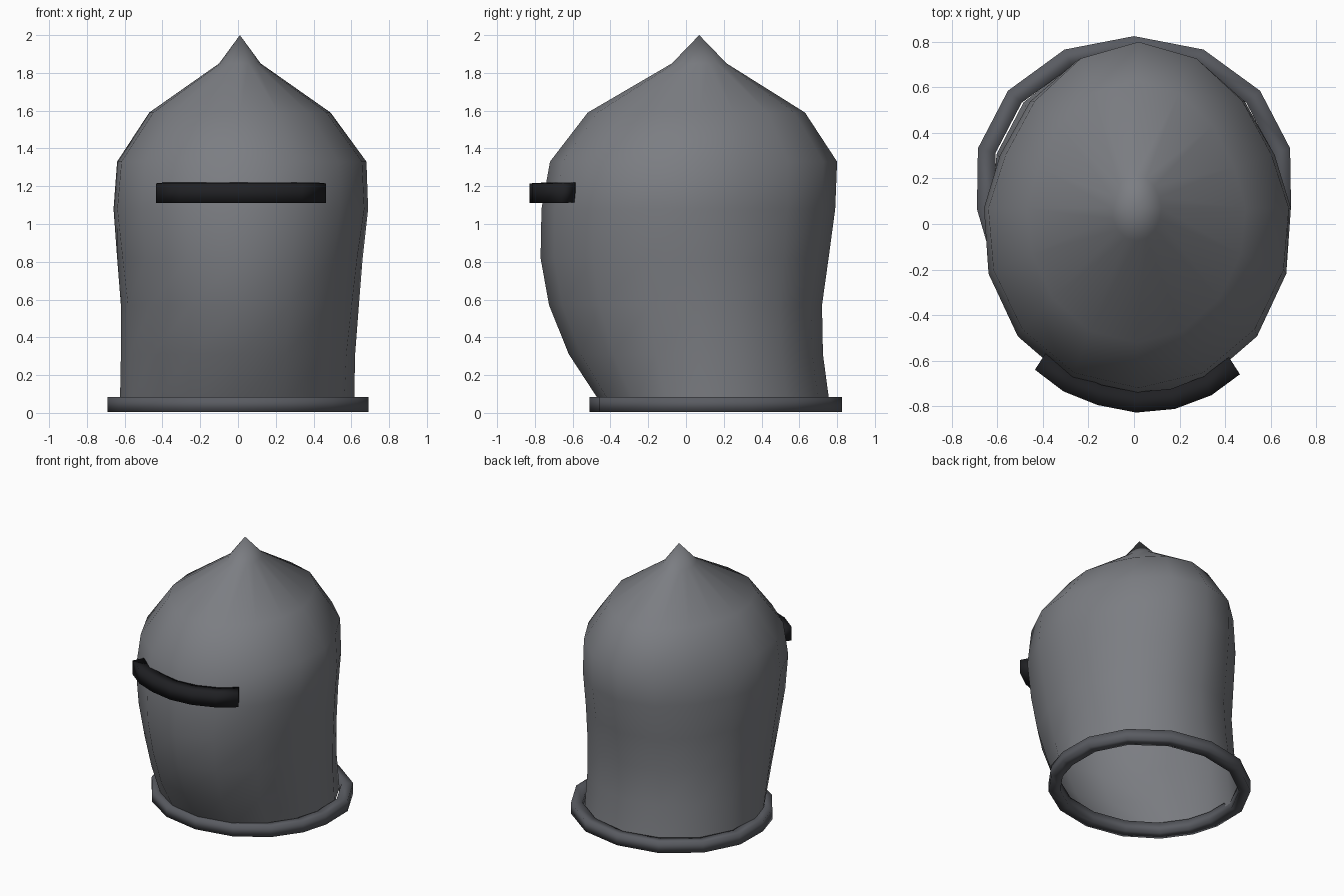
import bpy, bmesh, math
from mathutils import Vector

if "Cube" in bpy.data.objects:
    bpy.data.objects.remove(bpy.data.objects["Cube"])

# Quarter outlines (unit size) with 16 sides all round, from slim to squarish
SLIM = [(1, 0), (.885, .32), (.69, .645), (.385, .9), (0, 1)]
SQUARE = [(1, 0), (.985, .35), (.795, .68), (.44, .92), (0, 1)]
MID_Y = 0.07


def ring(cx, half_x, front, back, z, sq_front, sq_back):
    """16-sided outline; sq_* blends each half between slim and square."""
    def half(sq, depth):
        quarter = [(a + (c - a) * sq, b + (d - b) * sq) for (a, b), (c, d) in zip(SLIM, SQUARE)]
        pts = quarter + [(-x, y) for x, y in quarter[-2::-1]]
        return [Vector((cx + half_x * x, MID_Y + depth * y, z)) for x, y in pts]
    rear = half(sq_back, back - MID_Y)
    face = half(sq_front, front - MID_Y)
    return rear + face[-2:0:-1]


def loft(name, rings, color, closed_path=False, caps=False, tip=None, angle=60):
    bm = bmesh.new()
    rows = [[bm.verts.new(p) for p in r] for r in rings]
    n = len(rows[0])
    pairs = list(zip(rows, rows[1:])) + ([(rows[-1], rows[0])] if closed_path else [])
    for lo, hi in pairs:
        for i in range(n):
            j = (i + 1) % n
            bm.faces.new((lo[i], lo[j], hi[j], hi[i]))
    if tip:
        t = bm.verts.new(tip)
        for i in range(n):
            bm.faces.new((rows[-1][i], rows[-1][(i + 1) % n], t))
    if caps:
        bm.faces.new(rows[0])
        bm.faces.new(rows[-1])
    bmesh.ops.recalc_face_normals(bm, faces=bm.faces)
    me = bpy.data.meshes.new(name)
    bm.to_mesh(me)
    bm.free()
    ob = bpy.data.objects.new(name, me)
    bpy.context.collection.objects.link(ob)
    mat = bpy.data.materials.new(name + "_color")
    mat.diffuse_color = (*color, 1)
    mat.use_nodes = True
    mat.node_tree.nodes["Principled BSDF"].inputs["Base Color"].default_value = mat.diffuse_color
    me.materials.append(mat)
    bpy.ops.object.select_all(action='DESELECT')
    ob.select_set(True)
    bpy.context.view_layer.objects.active = ob
    bpy.ops.object.shade_smooth_by_angle(angle=math.radians(angle))
    return ob


# Helmet shell: centre x, half width, front y, back y, height, squareness front / back
shell = [(-.005, .62, -.45, .76, .05, .3, .8), (0, .62, -.62, .725, .31, .4, .65),
         (.01, .63, -.725, .72, .57, .55, .45), (.01, .65, -.77, .755, .82, .7, .25),
         (.015, .674, -.765, .79, 1.08, .85, .1), (.02, .66, -.72, .80, 1.33, .8, 0),
         (.01, .48, -.52, .63, 1.59, .7, .1), (.01, .11, -.075, .215, 1.85, .5, .3)]
loft("helmet_shell", [ring(*r) for r in shell], (.2, .207, .225), tip=(.01, .07, 2))

# Bottom rim: soft-shaded square section swept along the bottom outline
path = ring(0, .65, -.47, .785, .045, .35, 1.1)
sections = []
for i, p in enumerate(path):
    tangent = (path[(i + 1) % len(path)] - path[i - 1]).normalized()
    out = tangent.cross(Vector((0, 0, 1)))
    sections.append([p + .04 * (u * out + v * Vector((0, 0, 1)))
                     for u, v in ((-1, -1), (1, -1), (1, 1), (-1, 1))])
loft("bottom_rim", sections, (.1, .105, .12), closed_path=True, angle=180)

# Eye slit: curved dark bar across the front
outer = [(-.435, -.64), (-.31, -.735), (-.16, -.795), (.01, -.828),
         (.18, -.812), (.34, -.752), (.465, -.66)]
bar = []
for x, y in outer:
    inward = (Vector((.01, .05)) - Vector((x, y))).normalized() * .09
    bar.append([Vector((x, y, 1.11)), Vector((x, y, 1.215)),
                Vector((x + inward.x, y + inward.y, 1.22)),
                Vector((x + inward.x, y + inward.y, 1.115))])
loft("eye_slit", bar, (.014, .0145, .017), caps=True, angle=180)
